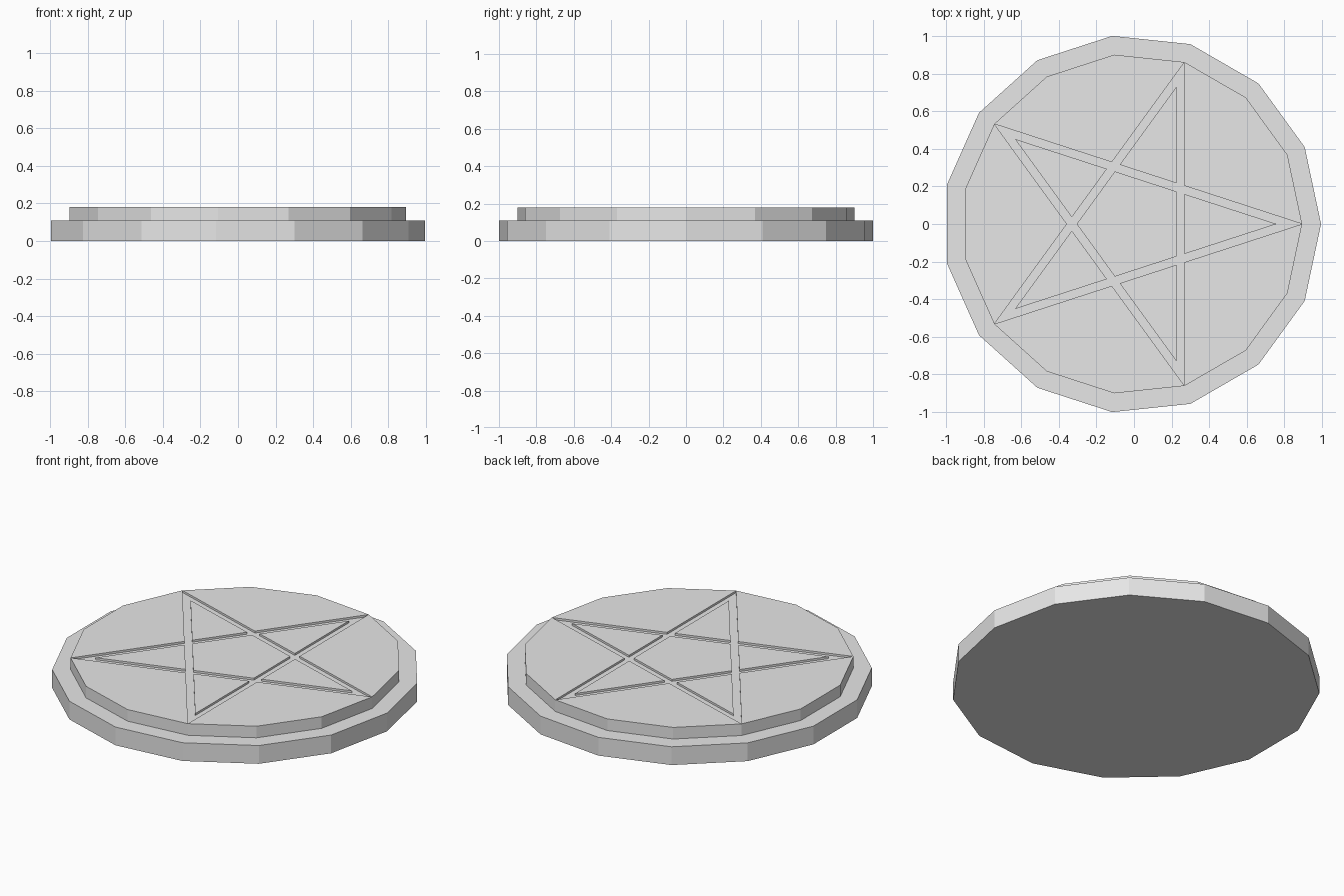
import bpy, bmesh
from math import cos, sin, radians

SIDES = 15
BASE_R, DISC_R = 1.0055, 0.905
BASE_TOP, DISC_TOP = 0.11, 0.18
GROOVE_Z = DISC_TOP - 0.012
GROOVE_W = 0.042
CENTRE_X = -0.011

cube = bpy.data.objects.get("Cube")
if cube:
    bpy.data.objects.remove(cube, do_unlink=True)

grey = bpy.data.materials.new("light grey")
grey.use_nodes = True
colour = (0.8, 0.8, 0.8, 1)
grey.diffuse_color = colour
grey.node_tree.nodes["Principled BSDF"].inputs["Base Color"].default_value = colour


def polar(r, deg):
    return (r * cos(radians(deg)), r * sin(radians(deg)))


def ring(r):
    return [polar(r, 360 * i / SIDES) for i in range(SIDES)]


def cap(bm, pts, z, up=True):
    verts = [bm.verts.new((x, y, z)) for x, y in pts]
    bm.faces.new(verts if up else verts[::-1])


def wall(bm, pts, z0, z1, closed=True):
    """Upright faces along a counter-clockwise outline, facing outward."""
    pairs = list(zip(pts, pts[1:] + pts[:1]))
    for a, b in pairs if closed else pairs[:-1]:
        corners = [(*a, z0), (*b, z0), (*b, z1), (*a, z1)]
        bm.faces.new([bm.verts.new(c) for c in corners])


def finish(bm, name):
    bmesh.ops.remove_doubles(bm, verts=bm.verts, dist=1e-5)
    mesh = bpy.data.meshes.new(name)
    bm.to_mesh(mesh)
    bm.free()
    mesh.materials.append(grey)
    obj = bpy.data.objects.new(name, mesh)
    obj.location.x = CENTRE_X
    bpy.context.collection.objects.link(obj)


# Wide base slab
bm = bmesh.new()
outline = ring(BASE_R)
cap(bm, outline, 0, up=False)
wall(bm, outline, 0, BASE_TOP)
cap(bm, outline, BASE_TOP)
finish(bm, "base")

# Raised disc with a five-pointed star groove
bm = bmesh.new()
rim = ring(DISC_R)
cap(bm, rim, BASE_TOP - 0.01, up=False)
wall(bm, rim, BASE_TOP - 0.01, DISC_TOP)

line = DISC_R * cos(radians(72))      # distance of the star lines from the centre
inner = line - GROOVE_W
notches = [polar(line / cos(radians(36)), 72 * i + 36) for i in range(5)]

# Groove floor
cap(bm, [p for i in range(5) for p in (rim[3 * i], notches[i])], GROOVE_Z)

# Top surface between the star and the rim
for i in range(5):
    arc = [rim[(3 * i + k) % SIDES] for k in range(4)]
    cap(bm, [notches[i]] + arc, DISC_TOP)
    wall(bm, [arc[-1], notches[i], arc[0]], GROOVE_Z, DISC_TOP, closed=False)

# Islands inside the star: central pentagon and five point triangles
islands = [[polar(inner / cos(radians(36)), 72 * i + 36) for i in range(5)]]
half = (inner - line * cos(radians(72))) / sin(radians(72))
for i in range(5):
    c, s = polar(1, 72 * i)
    tri = [(line, -half), (inner / cos(radians(72)), 0), (line, half)]
    islands.append([(x * c - y * s, x * s + y * c) for x, y in tri])
for island in islands:
    cap(bm, island, DISC_TOP)
    wall(bm, island, GROOVE_Z, DISC_TOP)
finish(bm, "raised_star_disc")
